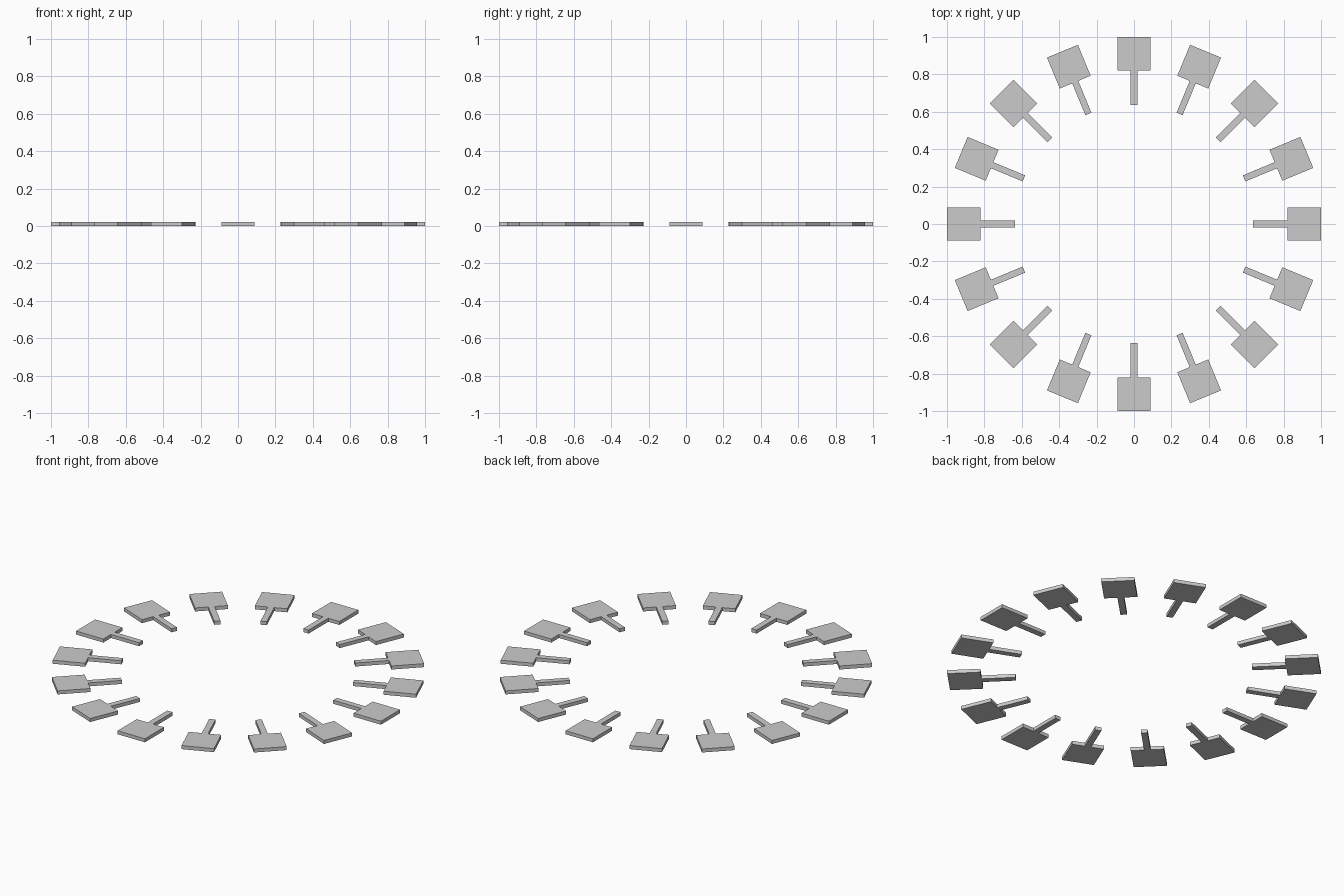
import bpy, bmesh, math
from mathutils import Matrix

if "Cube" in bpy.data.objects:
    bpy.data.objects.remove(bpy.data.objects["Cube"])

COUNT = 16
THICK = 0.021
R_IN, R_MID, R_OUT = 0.637, 0.821, 1.0   # handle start, blade start, blade end
HANDLE_W, BLADE_W = 0.0175, 0.0895       # half widths

# Paddle outline: narrow handle widening into a square blade
side = [(R_IN, HANDLE_W), (R_MID, HANDLE_W), (R_MID, BLADE_W), (R_OUT, BLADE_W)]
outline = [(x, -y) for x, y in side] + side[::-1]

bm = bmesh.new()
face = bm.faces.new([bm.verts.new((x, y, 0)) for x, y in outline])
top = bmesh.ops.extrude_face_region(bm, geom=[face])["geom"]
bmesh.ops.translate(bm, vec=(0, 0, THICK),
                    verts=[v for v in top if isinstance(v, bmesh.types.BMVert)])
bmesh.ops.recalc_face_normals(bm, faces=bm.faces)
mesh = bpy.data.meshes.new("paddle")
bm.to_mesh(mesh)
bm.free()

# Ring of paddles sharing one mesh
for i in range(COUNT):
    ob = bpy.data.objects.new(f"paddle_{i + 1}", mesh)
    ob.matrix_world = Matrix.Rotation(i * math.tau / COUNT, 4, 'Z')
    bpy.context.collection.objects.link(ob)
